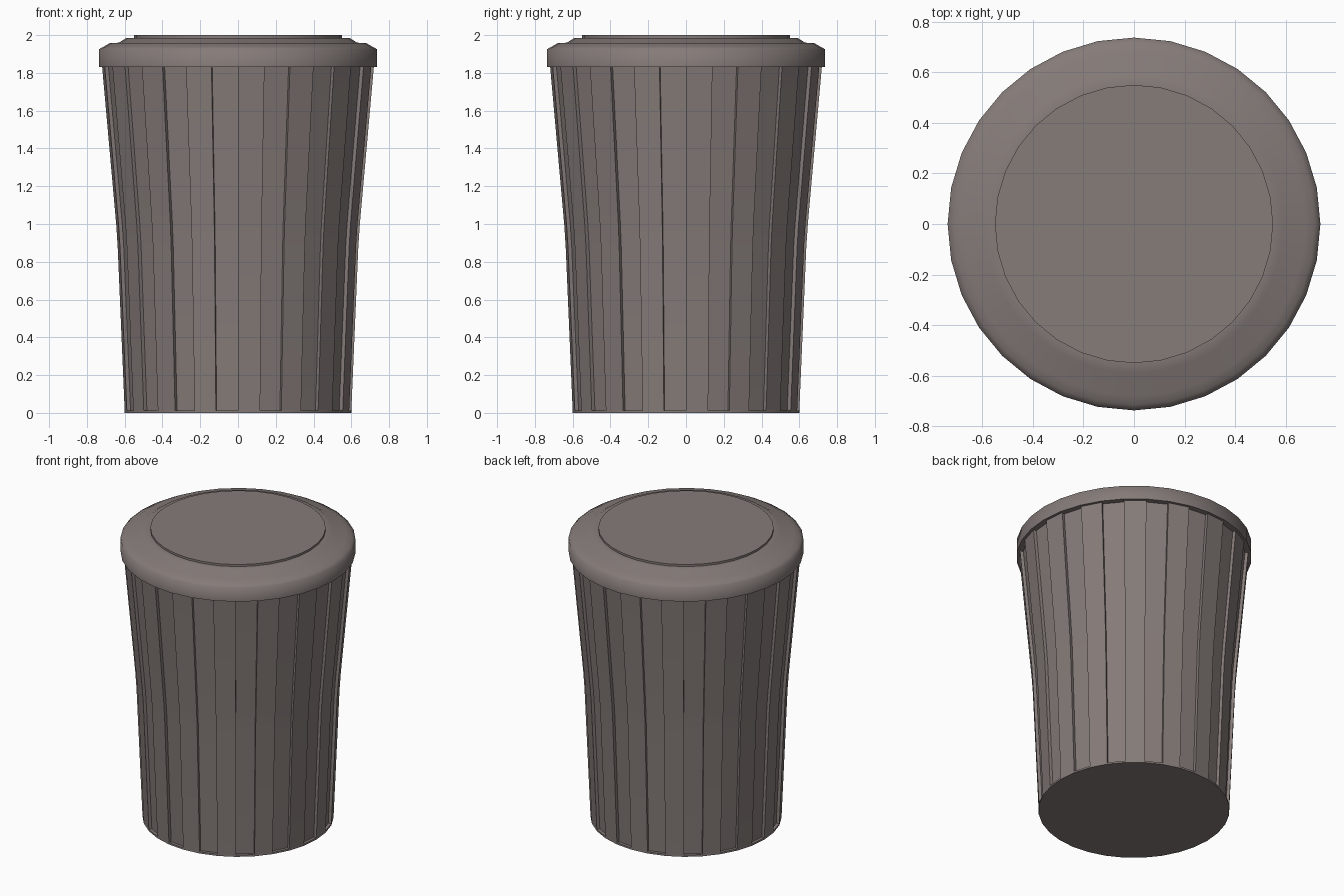
import bpy, bmesh
from math import cos, sin, pi, radians

if "Cube" in bpy.data.objects:
    bpy.data.objects.remove(bpy.data.objects["Cube"])

SIDES = 32
DEPTH = 0.02  # how far every second panel is recessed

# Warm dark grey for every part
grey = bpy.data.materials.new("warm_grey")
grey.diffuse_color = (0.235, 0.2, 0.19, 1)
grey.use_nodes = True
grey.node_tree.nodes["Principled BSDF"].inputs["Base Color"].default_value = grey.diffuse_color


def loft(name, rings, angle=40):
    """Skin a list of equal-length point rings into one capped object."""
    bm = bmesh.new()
    rows = [[bm.verts.new(p) for p in ring] for ring in rings]
    n = len(rows[0])
    for a, b in zip(rows, rows[1:]):
        for i in range(n):
            j = (i + 1) % n
            bm.faces.new((a[i], a[j], b[j], b[i]))
    bm.faces.new(rows[0][::-1])
    bm.faces.new(rows[-1])
    mesh = bpy.data.meshes.new(name)
    bm.to_mesh(mesh)
    bm.free()
    mesh.materials.append(grey)
    ob = bpy.data.objects.new(name, mesh)
    bpy.context.collection.objects.link(ob)
    bpy.context.view_layer.objects.active = ob
    ob.select_set(True)
    bpy.ops.object.shade_smooth_by_angle(angle=radians(angle))
    ob.select_set(False)
    return ob


def circle(r, z):
    return [(r * cos(2 * pi * i / SIDES), r * sin(2 * pi * i / SIDES), z)
            for i in range(SIDES)]


def fluted(r, z):
    """Ring whose panels alternate between raised and recessed."""
    pts = []
    for i in range(SIDES):
        rad = r - DEPTH * (i % 2)
        for k in (i, i + 1):
            a = 2 * pi * k / SIDES
            pts.append((rad * cos(a), rad * sin(a), z))
    return pts


# Base plate
loft("base_plate", [circle(0.6, 0), circle(0.6, 0.012)])

# Fluted, flaring body
loft("body", [fluted(r, z) for r, z in
              [(0.6, 0.012), (0.637, 0.88), (0.645, 1.0), (0.72, 1.84)]])

# Rounded lid with a small step up to its centre
loft("lid", [circle(r, z) for r, z in
             [(0.737, 1.83), (0.737, 1.925), (0.715, 1.937), (0.68, 1.957),
              (0.63, 1.96), (0.59, 1.986), (0.54, 1.986)]], 70)

# Raised disc on the lid
loft("lid_disc", [circle(0.55, 1.98), circle(0.55, 2.0)])
